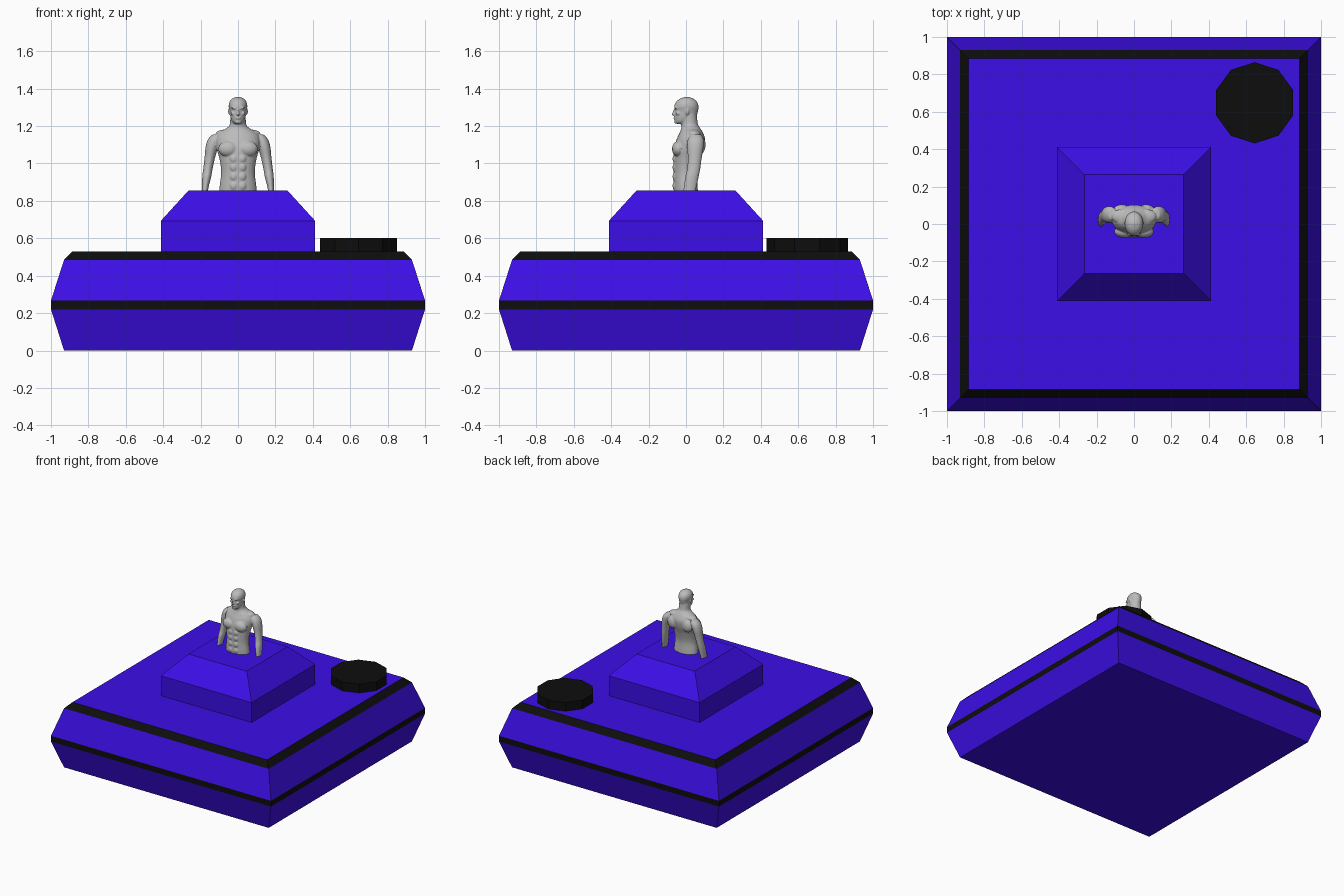
import bpy, bmesh, math
from mathutils import Matrix, Vector


def material(name, rgb):
    m = bpy.data.materials.new(name)
    m.diffuse_color = (*rgb, 1)
    return m


blue = material("blue", (0.045, 0.0044, 0.80))
black = material("black", (0.004, 0.004, 0.004))
grey = material("grey", (0.5, 0.5, 0.5))


def finish(bm, name, *mats):
    bmesh.ops.recalc_face_normals(bm, faces=bm.faces)
    me = bpy.data.meshes.new(name)
    bm.to_mesh(me)
    bm.free()
    for m in mats:
        me.materials.append(m)
    ob = bpy.data.objects.new(name, me)
    bpy.context.collection.objects.link(ob)
    return ob


def skin(bm, rings):
    """Bridge a stack of point rings and cap both ends."""
    vs = [[bm.verts.new(p) for p in r] for r in rings]
    n = len(vs[0])
    for a, b in zip(vs, vs[1:]):
        for i in range(n):
            j = (i + 1) % n
            bm.faces.new((a[i], a[j], b[j], b[i]))
    bm.faces.new(vs[0][::-1])
    bm.faces.new(vs[-1])


def square_stack(name, profile):
    """Square tiers from (half width, height) pairs."""
    bm = bmesh.new()
    skin(bm, [[(h * x, h * y, z) for x, y in ((-1, -1), (1, -1), (1, 1), (-1, 1))]
              for h, z in profile])
    return finish(bm, name, blue, black)


# Hull with black waist band and black top rim
hull = square_stack("hull", [(0.93, 0), (1.0, 0.22), (1.0, 0.267), (0.93, 0.485), (0.885, 0.53)])
for f in hull.data.polygons:
    z = f.center.z
    if abs(f.normal.z) < 0.9 and (0.22 < z < 0.267 or z > 0.485):
        f.material_index = 1

# Raised turret block
square_stack("turret", [(0.413, 0.53), (0.413, 0.693), (0.265, 0.855)])

# Ten-sided hatch in the back right corner
bm = bmesh.new()
skin(bm, [[(0.645 + 0.217 * math.cos(math.radians(90 + 36 * i)),
            0.648 + 0.217 * math.sin(math.radians(90 + 36 * i)), z) for i in range(10)]
          for z in (0.53, 0.602)])
finish(bm, "hatch", black)


# Figure: overlapping lofts and muscles, fused by a remesh
def loft(bm, keys, sub=5, n=28):
    """Smooth elliptical loft from (z, cx, y front, y back, rx)."""
    k = [Vector(q) for q in keys]
    k = [k[0]] + k + [k[-1]]
    path = []
    for a, b, c, d in zip(k, k[1:], k[2:], k[3:]):
        for s in range(sub):
            t = s / sub
            path.append(0.5 * (2 * b + (c - a) * t + (2 * a - 5 * b + 4 * c - d) * t * t
                               + (3 * b - a - 3 * c + d) * t ** 3))
    path.append(k[-1])
    skin(bm, [[(cx + rx * math.cos(2 * math.pi * i / n),
                (y0 + y1) / 2 + (y1 - y0) / 2 * math.sin(2 * math.pi * i / n), z)
               for i in range(n)] for z, cx, y0, y1, rx in path])


def blob(bm, pos, size):
    bmesh.ops.create_uvsphere(bm, u_segments=16, v_segments=10, radius=1,
                              matrix=Matrix.LocRotScale(Vector(pos), None, Vector(size)))


bm = bmesh.new()
# Torso and neck
loft(bm, [(0.82, 0, -0.064, 0.066, 0.102), (0.88, 0, -0.066, 0.062, 0.098),
          (0.95, 0, -0.066, 0.060, 0.090), (1.02, 0, -0.067, 0.075, 0.098),
          (1.08, 0, -0.064, 0.095, 0.114), (1.13, 0, -0.050, 0.102, 0.118),
          (1.165, 0, -0.034, 0.090, 0.098), (1.19, 0, -0.025, 0.075, 0.060),
          (1.21, 0, -0.026, 0.064, 0.044), (1.26, 0, -0.026, 0.057, 0.041)])
# Head
loft(bm, [(1.212, 0, -0.050, 0.000, 0.018), (1.225, 0, -0.060, 0.030, 0.032),
          (1.25, 0, -0.062, 0.055, 0.041), (1.28, 0, -0.060, 0.064, 0.045),
          (1.305, 0, -0.063, 0.067, 0.050), (1.328, 0, -0.054, 0.060, 0.046),
          (1.345, 0, -0.035, 0.042, 0.034), (1.354, 0, -0.012, 0.020, 0.016),
          (1.357, 0, 0.000, 0.006, 0.003)])
# Nose, lips, chin
blob(bm, (0, -0.066, 1.264), (0.009, 0.011, 0.009))
blob(bm, (0, -0.062, 1.276), (0.006, 0.008, 0.016))
blob(bm, (0, -0.060, 1.243), (0.015, 0.008, 0.006))
blob(bm, (0, -0.054, 1.222), (0.016, 0.010, 0.009))
for s in (-1, 1):
    # Arm and shoulder
    loft(bm, [(0.82, s * 0.178, -0.020, 0.045, 0.014), (0.87, s * 0.175, -0.012, 0.055, 0.017),
              (0.93, s * 0.167, -0.004, 0.068, 0.024), (0.97, s * 0.161, 0.006, 0.076, 0.025),
              (1.03, s * 0.151, 0.010, 0.084, 0.028), (1.09, s * 0.139, 0.006, 0.094, 0.034),
              (1.13, s * 0.126, 0.010, 0.094, 0.034), (1.155, s * 0.115, 0.025, 0.080, 0.022)])
    # Chest, shoulder blade and trapezius muscles
    blob(bm, (s * 0.052, -0.040, 1.078), (0.054, 0.035, 0.043))
    blob(bm, (s * 0.065, 0.075, 1.100), (0.045, 0.030, 0.050))
    blob(bm, (s * 0.060, 0.040, 1.160), (0.060, 0.040, 0.022))
    # Stomach muscles
    for z in (0.88, 0.93, 0.98, 1.025):
        blob(bm, (s * 0.022, -0.058, z), (0.021, 0.014, 0.024))
    # Brow, cheek and ear
    blob(bm, (s * 0.019, -0.055, 1.297), (0.018, 0.009, 0.006))
    blob(bm, (s * 0.026, -0.042, 1.268), (0.014, 0.014, 0.011))
    blob(bm, (s * 0.046, 0.006, 1.278), (0.007, 0.011, 0.018))
figure = finish(bm, "figure", grey)
fuse = figure.modifiers.new("fuse", 'REMESH')
fuse.mode = 'VOXEL'
fuse.voxel_size = 0.004
fuse.use_smooth_shade = True
relax = figure.modifiers.new("relax", 'SMOOTH')
relax.factor = 0.5
relax.iterations = 3
